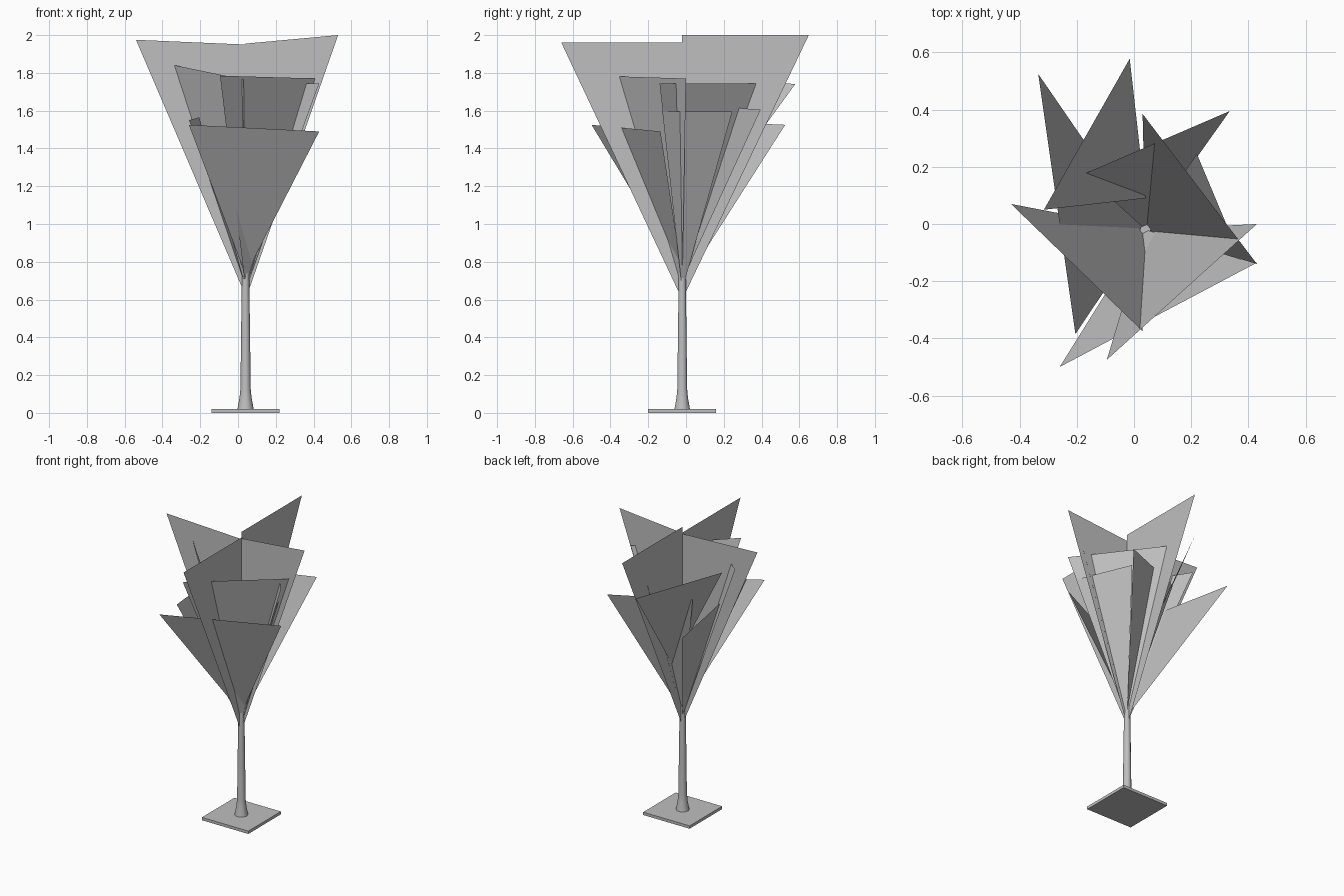
import bpy, bmesh, math

cube = bpy.data.objects.get("Cube")
if cube:
    bpy.data.objects.remove(cube, do_unlink=True)

CX, CY = 0.04, -0.02          # trunk axis

grey = bpy.data.materials.new("plain_grey")
grey.use_nodes = True
colour = (0.52, 0.52, 0.52, 1.0)
grey.diffuse_color = colour
grey.node_tree.nodes["Principled BSDF"].inputs["Base Color"].default_value = colour


def add_object(name, bm):
    mesh = bpy.data.meshes.new(name)
    bm.to_mesh(mesh)
    bm.free()
    mesh.materials.append(grey)
    ob = bpy.data.objects.new(name, mesh)
    bpy.context.collection.objects.link(ob)
    return ob


def leaf(name, *corners):
    """One flat triangular sheet."""
    bm = bmesh.new()
    bm.faces.new([bm.verts.new(c) for c in corners])
    return add_object(name, bm)


# Square foot plate
bm = bmesh.new()
bmesh.ops.create_cube(bm, size=1)
for v in bm.verts:
    v.co = (CX + v.co.x * 0.36, CY + v.co.y * 0.36, (v.co.z + 0.5) * 0.02)
add_object("foot_plate", bm)

# Flared trunk, lofted from rings
SIDES = 10
bm = bmesh.new()
rings = []
for r, z in [(0.043, 0.02), (0.032, 0.08), (0.027, 0.13), (0.024, 0.4), (0.019, 0.75)]:
    rings.append([bm.verts.new((CX + r * math.cos(2 * math.pi * i / SIDES),
                                CY + r * math.sin(2 * math.pi * i / SIDES), z))
                  for i in range(SIDES)])
for low, high in zip(rings, rings[1:]):
    for i in range(SIDES):
        j = (i + 1) % SIDES
        bm.faces.new((low[i], low[j], high[j], high[i]))
bm.faces.new(rings[-1])
trunk = add_object("trunk", bm)
bpy.context.view_layer.objects.active = trunk
trunk.select_set(True)
bpy.ops.object.shade_smooth_by_angle(angle=math.radians(50))
trunk.select_set(False)

# Four upright leaves crossing at the trunk: tip, height at axis, foot height
upright = {
    "left": ((0.53, CY, 2.0), 1.955, 0.6),
    "right": ((-0.54, CY, 1.975), 1.95, 0.62),
    "back": ((CX, 0.65, 2.0), 2.0, 0.6),
    "front": ((CX, -0.66, 1.96), 1.96, 0.6),
}
for side, (tip, top, foot) in upright.items():
    leaf("upright_leaf_" + side, (CX, CY, foot), tip, (CX, CY, top))

# Leaning leaves: two upper tips and the foot height on the trunk
leaning = {
    "front_right_upper": ((-0.43, 0.07, 1.86), (0.03, -0.375, 1.765), 0.68),
    "front_left_upper": ((-0.095, -0.475, 1.785), (0.43, 0.0, 1.77), 0.66),
    "back_left_upper": ((0.43, -0.14, 1.745), (0.03, 0.385, 1.745), 0.68),
    "front_lower": ((-0.26, -0.5, 1.525), (0.43, -0.135, 1.49), 0.73),
    "left_lower": ((0.375, -0.125, 1.595), (0.22, 0.245, 1.595), 0.65),
    "back_lower": ((0.335, 0.395, 1.605), (-0.175, 0.175, 1.622), 0.7),
    "right_lower": ((-0.335, 0.525, 1.525), (-0.205, -0.385, 1.565), 0.67),
}
for side, (tip_a, tip_b, foot) in leaning.items():
    leaf("leaning_leaf_" + side, (CX, CY, foot), tip_a, tip_b)

# Short leaf springing from the upright back leaf
leaf("leaning_leaf_back_right_upper",
     (CX, 0.09, 1.07), (-0.015, 0.578, 1.74), (-0.315, 0.05, 1.8))
